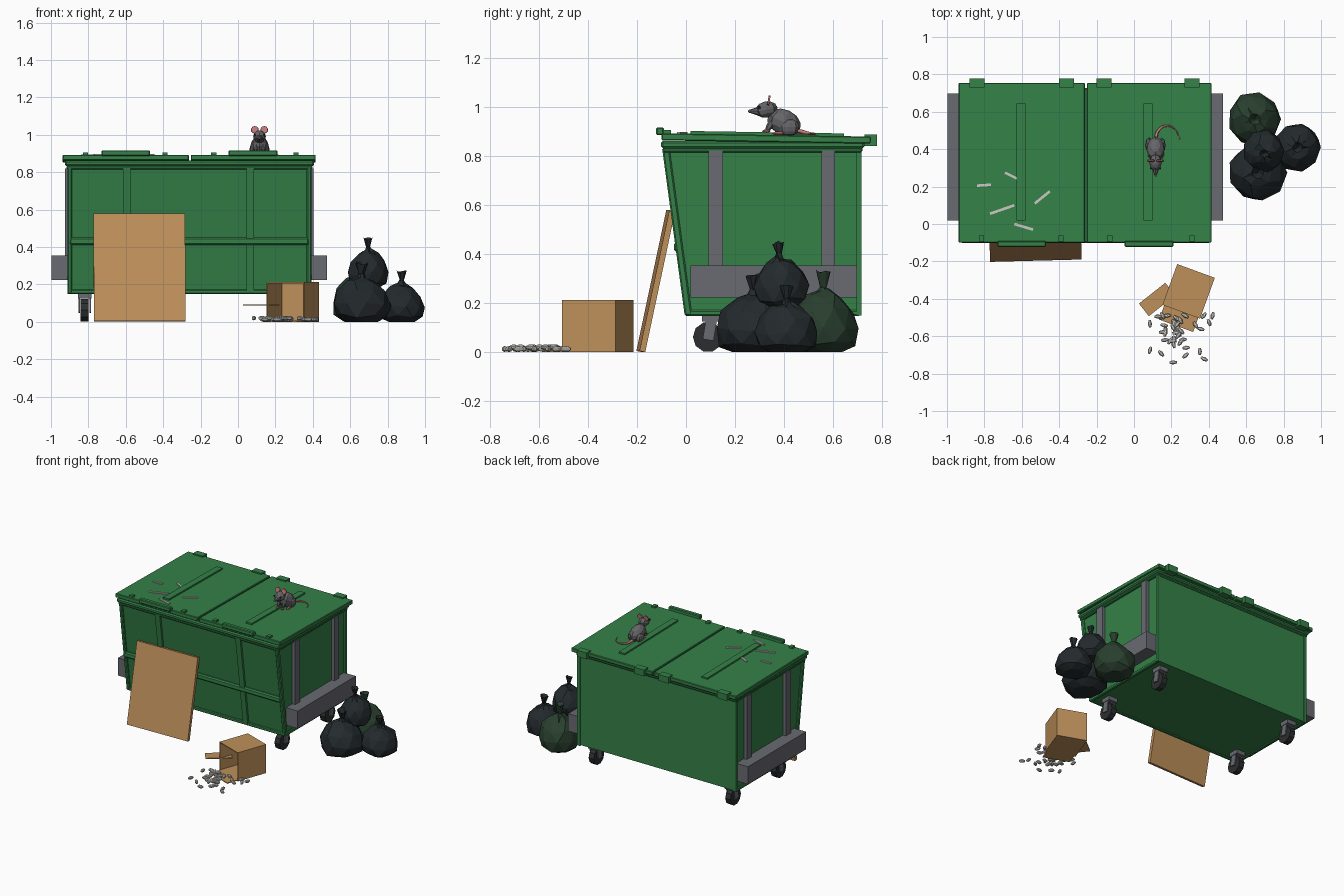
import bpy, bmesh, math, random
from mathutils import Vector, Matrix

random.seed(4)
if "Cube" in bpy.data.objects:
    bpy.data.objects.remove(bpy.data.objects["Cube"])


def material(name, *rgb):
    m = bpy.data.materials.new(name)
    m.use_nodes = True
    m.diffuse_color = (*rgb, 1)
    m.node_tree.nodes["Principled BSDF"].inputs["Base Color"].default_value = (*rgb, 1)
    return m


GREEN = material("painted green", .035, .22, .065)
GREY = material("steel grey", .14, .145, .165)
CARD = material("cardboard brown", .52, .28, .105)
BLACK = material("bag black", .017, .023, .026)
BAG_GREEN = material("bag dark green", .022, .05, .028)
RUBBER = material("rubber dark", .025, .027, .03)
FUR = material("fur grey", .13, .13, .14)
PINK = material("skin pink", .55, .2, .2)
WHITE = material("foam white", .6, .59, .54)


def finish(name, bm, mat):
    bmesh.ops.recalc_face_normals(bm, faces=bm.faces)
    me = bpy.data.meshes.new(name)
    bm.to_mesh(me)
    bm.free()
    me.materials.append(mat)
    ob = bpy.data.objects.new(name, me)
    bpy.context.collection.objects.link(ob)
    return ob


def box(name, lo, hi, mat, matrix=Matrix(), bevel=0):
    lo, hi = Vector(lo), Vector(hi)
    bm = bmesh.new()
    bmesh.ops.create_cube(bm, size=1, matrix=Matrix.Translation((lo + hi) / 2) @ Matrix.Diagonal((*(hi - lo), 1)))
    if bevel:
        bmesh.ops.bevel(bm, geom=bm.edges[:], offset=bevel, segments=1, affect='EDGES')
    bm.transform(matrix)
    return finish(name, bm, mat)


def beam(name, a, b, w, d, mat, bevel=0):
    """Bar from a to b, w wide sideways and d deep."""
    a, b = Vector(a), Vector(b)
    rot = (b - a).to_track_quat('Z', 'Y').to_matrix().to_4x4()
    return box(name, (-w / 2, -d / 2, 0), (w / 2, d / 2, (b - a).length), mat, Matrix.Translation(a) @ rot, bevel)


def blob(name, loc, radii, mat, rot=Matrix(), seg=8, rings=6):
    bm = bmesh.new()
    bmesh.ops.create_uvsphere(bm, u_segments=seg, v_segments=rings, radius=1,
                              matrix=Matrix.Translation(loc) @ rot @ Matrix.Diagonal((*radii, 1)))
    return finish(name, bm, mat)


def cone(name, loc, r1, r2, depth, mat, rot, seg=10):
    bm = bmesh.new()
    bmesh.ops.create_cone(bm, cap_ends=True, segments=seg, radius1=r1, radius2=r2, depth=depth,
                          matrix=Matrix.Translation(loc) @ rot)
    return finish(name, bm, mat)


def rx(deg):
    return Matrix.Rotation(math.radians(deg), 4, 'X')


def front(z):
    return .03 - .135 * z


# Bin body: side profile extruded across
MID, HALF, BACK = -.26, .64, .71
X0, X1 = MID - HALF, MID + HALF
bm = bmesh.new()
outline = [(front(.155), .155), (BACK, .155), (BACK, .85), (front(.85), .85)]
face = bm.faces.new([bm.verts.new((X0, y, z)) for y, z in outline])
side = bmesh.ops.extrude_face_region(bm, geom=[face])
bmesh.ops.translate(bm, vec=(HALF * 2, 0, 0), verts=[v for v in side["geom"] if isinstance(v, bmesh.types.BMVert)])
finish("bin_body", bm, GREEN)

# Edge trims and front ribs
for x, s in ((X0, "right"), (X1, "left")):
    beam(s + "_front_trim", (x, front(.15), .15), (x, front(.83), .83), .025, .03, GREEN, .006)
    box(s + "_bottom_trim", (x - .012, .005, .148), (x + .012, BACK, .172), GREEN, bevel=.005)
    box(s + "_back_trim", (x - .012, BACK - .015, .15), (x + .012, BACK + .006, .83), GREEN)
box("front_bottom_trim", (X0, -.004, .148), (X1, .02, .172), GREEN, bevel=.005)
for x in (-.595, .065):
    beam("front_rib", (x, front(.16), .16), (x, front(.83), .83), .04, .03, GREEN)
y = front(.43)
box("front_cross_rib", (X0, y - .02, .41), (X1, y + .02, .45), GREEN, bevel=.008)

# Rim around the opening
box("rim_lower", (X0 - .018, -.095, .815), (X1 + .018, BACK + .01, .835), GREEN, bevel=.006)
box("rim_upper", (X0 - .026, -.102, .832), (X1 + .026, BACK + .018, .862), GREEN, bevel=.008)

# Lids slope slightly toward the hinges
slope = Matrix.Translation((0, -.1, 0)) @ rx(-.9) @ Matrix.Translation((0, .1, 0))
for a, b, rib, handle, nubs, hinges in (
        (-.937, -.262, -.603, -.6, (-.815, -.39), (-.84, -.36)),
        (-.252, .415, .075, .08, (-.13, .31), (-.16, .31))):
    box("lid", (a, -.113, .864), (b, .74, .893), GREEN, slope, .004)
    box("lid_ridge", (rib - .024, .005, .89), (rib + .024, .63, .904), GREEN, slope)
    box("lid_handle", (handle - .13, -.122, .886), (handle + .13, -.09, .917), GREEN, bevel=.005)
    for x in nubs:
        box("lid_nub", (x - .014, -.107, .89), (x + .014, -.075, .906), GREEN, slope)
    for x in hinges:
        box("lid_hinge", (x - .04, .715, .855), (x + .04, .765, .902), GREEN, slope)

# Steel posts and lifting pockets on both ends
for s, x in ((-1, X0), (1, X1)):
    for y0, y1 in ((.092, .15), (.553, .608)):
        xs = sorted((x, x + s * .024))
        box("side_post", (xs[0], y0, .3), (xs[1], y1, .82), GREY)
    xs = sorted((x, x + s * .097))
    box("lift_pocket", (xs[0], .018, .224), (xs[1], .698, .354), GREY)

# Casters
for x in (-.82, .3):
    for y in (.09, .62):
        cone("wheel", (x, y, .062), .062, .062, .042, RUBBER, Matrix.Rotation(math.pi / 2, 4, 'Y'))
        box("caster_plate", (x - .036, y - .025, .125), (x + .036, y + .05, .158), GREY)
        for s in (-1, 1):
            beam("caster_fork", (x + s * .029, y, .05), (x + s * .029, y + .015, .14), .008, .045, GREY)

# Cardboard sheet leaning on the front
lean = Matrix.Translation((-.525, -.185, 0)) @ Matrix.Rotation(math.radians(1.5), 4, 'Z') @ rx(-12)
box("leaning_cardboard", (-.245, -.012, .003), (.245, .012, .59), CARD, lean)

# Open carton lying on its side
carton = Matrix.Translation((.292, -.36, 0)) @ Matrix.Rotation(math.radians(-20), 4, 'Z')
W, D, H, T = .107, .116, .212, .006
box("carton_top", (-W, -D, H - T), (W, D, H), CARD, carton)
box("carton_bottom", (-W, -D, 0), (W, D, T), CARD, carton)
box("carton_back", (-W, D - T, 0), (W, D, H), CARD, carton)
for s in (-1, 1):
    xs = sorted((s * W, s * (W - T)))
    box("carton_side", (xs[0], -D, 0), (xs[1], D, H), CARD, carton)
box("carton_floor_flap", (-W + .01, -D - .08, 0), (W - .01, -D, T), CARD, carton)
beam("carton_side_flap", (.097, -.37, .09), (.15, -.437, .09), .18, T, CARD).name = "carton_side_flap"

# Spilled packing foam
for i in range(40):
    x = min(.42, max(.085, random.gauss(.23, .085)))
    y = min(-.49, max(-.74, random.gauss(-.59, .07)))
    turn = Matrix.Rotation(random.uniform(0, math.pi), 4, 'Z')
    blob("packing_foam", (x, y, random.choice((.013, .013, .02))), (.024, .012, .012), WHITE, turn, 6, 5)

# Paper strips on the lid
for ax, ay, bx, by in ((-.84, .205, -.765, .21), (-.69, .275, -.62, .24), (-.77, .055, -.64, .1),
                       (-.53, .11, -.45, .175), (-.64, 0, -.54, -.03)):
    z = .896 - .016 * (ay + .1)
    beam("paper_strip", (ax, ay, z), (bx, by, z), .014, .008, WHITE)


# Rubbish bags: faceted lathe with a gathered neck
def bag(name, loc, r, h, mat, tilt=0, n=9):
    profile = [(.55, 0), (.92, .14), (1, .42), (.86, .74), (.5, .98), (.16, 1.08), (.09, 1.16), (.22, 1.42), (.03, 1.25)]
    bm = bmesh.new()
    rings = []
    for k, (pr, pz) in enumerate(profile):
        ring = []
        for i in range(n):
            ang = math.tau * (i + (k % 2) * .5) / n
            rad = r * pr * random.uniform(.94, 1.04)
            lift = random.uniform(-.05, .05) * h if 0 < k < 8 else 0
            ring.append(bm.verts.new((rad * math.cos(ang), rad * math.sin(ang), pz * h + lift)))
        rings.append(ring)
    for k in range(len(rings) - 1):
        lo, hi = rings[k], rings[k + 1]
        o = k % 2
        for i in range(n):
            j = (i + 1) % n
            if o == 0:
                bm.faces.new((lo[i], lo[j], hi[i]))
                bm.faces.new((lo[j], hi[j], hi[i]))
            else:
                bm.faces.new((lo[i], lo[j], hi[j]))
                bm.faces.new((lo[i], hi[j], hi[i]))
    bm.faces.new(rings[0])
    bm.faces.new(rings[-1])
    bm.transform(Matrix.Translation(loc) @ rx(tilt))
    finish(name, bm, mat)


bag("front_bag", (.66, .275, 0), .155, .22, BLACK)
bag("outer_bag", (.875, .41, 0), .128, .188, BLACK)
bag("top_bag", (.695, .395, .185), .112, .185, BLACK, 4)
bag("back_bag", (.645, .56, 0), .145, .23, BAG_GREEN)

# Mouse sitting on the lid, facing the front
MX = .115
blob("mouse_body", (MX, .4, .938), (.05, .072, .052), FUR, rx(-25))
blob("mouse_head", (MX, .328, .99), (.034, .046, .033), FUR, rx(12))
cone("mouse_snout", (MX, .284, .983), .022, .007, .045, FUR, rx(90), 8)
blob("mouse_nose", (MX, .26, .983), (.007, .007, .007), PINK, seg=6, rings=4)
for s in (-1, 1):
    cone("mouse_ear", (MX + s * .025, .338, 1.027), .021, .019, .008, PINK, rx(80))
    blob("mouse_eye", (MX + s * .025, .298, .998), (.006, .007, .007), RUBBER, seg=6, rings=4)
    blob("mouse_haunch", (MX + s * .034, .42, .918), (.02, .042, .034), FUR)
    blob("mouse_front_leg", (MX + s * .02, .345, .93), (.01, .014, .034), FUR, rx(-30), 6)
    blob("mouse_front_paw", (MX + s * .02, .328, .902), (.009, .018, .007), PINK, seg=6, rings=4)
    blob("mouse_back_paw", (MX + s * .035, .378, .893), (.011, .028, .008), PINK, seg=6, rings=4)

# Mouse tail
curve = bpy.data.curves.new("mouse_tail", 'CURVE')
curve.dimensions = '3D'
curve.bevel_depth = .009
curve.bevel_resolution = 1
path = [(.115, .455, .905), (.13, .5, .893), (.17, .525, .89), (.215, .51, .89), (.248, .45, .89)]
spline = curve.splines.new('BEZIER')
spline.bezier_points.add(len(path) - 1)
for i, (p, co) in enumerate(zip(spline.bezier_points, path)):
    p.co = co
    p.radius = 1 - i * .2
    p.handle_left_type = p.handle_right_type = 'AUTO'
spline.resolution_u = 4
curve.materials.append(PINK)
bpy.context.collection.objects.link(bpy.data.objects.new("mouse_tail", curve))
